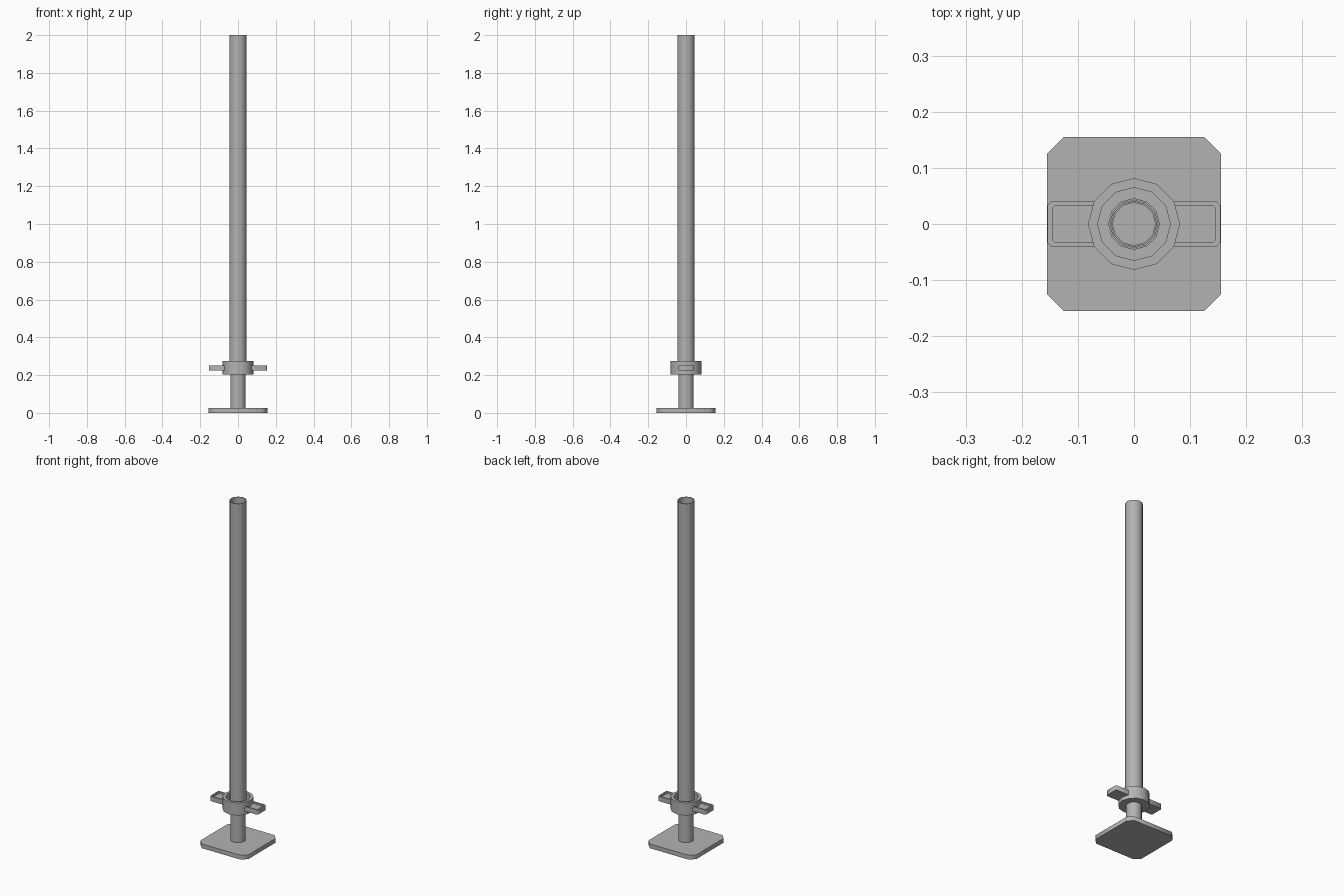
import bpy, bmesh, math

if "Cube" in bpy.data.objects:
    bpy.data.objects.remove(bpy.data.objects["Cube"])

SIDES = 12
steel = bpy.data.materials.new("dark_steel")
steel.diffuse_color = (0.45, 0.45, 0.45, 1)
steel.use_nodes = True
steel.node_tree.nodes["Principled BSDF"].inputs["Base Color"].default_value = steel.diffuse_color


def finish(name, bm):
    bmesh.ops.remove_doubles(bm, verts=bm.verts, dist=1e-5)
    bmesh.ops.recalc_face_normals(bm, faces=bm.faces)
    me = bpy.data.meshes.new(name)
    bm.to_mesh(me)
    bm.free()
    me.materials.append(steel)
    ob = bpy.data.objects.new(name, me)
    bpy.context.collection.objects.link(ob)
    bpy.ops.object.select_all(action='DESELECT')
    ob.select_set(True)
    bpy.context.view_layer.objects.active = ob
    bpy.ops.object.shade_smooth_by_angle(angle=math.radians(50))
    return ob


def lathe(name, profile):
    """Spin a closed (radius, z) profile around the z axis."""
    bm = bmesh.new()
    rings = []
    for i in range(SIDES):
        a = 2 * math.pi * i / SIDES
        rings.append([bm.verts.new((r * math.cos(a), r * math.sin(a), z)) for r, z in profile])
    n = len(profile)
    for i in range(SIDES):
        p, q = rings[i], rings[(i + 1) % SIDES]
        for k in range(n):
            m = (k + 1) % n
            bm.faces.new((p[k], q[k], q[m], p[m]))
    return finish(name, bm)


def tube(name, r_out, r_in, z0, z1):
    return lathe(name, [(r_out, z0), (r_out, z1), (r_in, z1), (r_in, z0)])


def prism(name, outline, z0, z1, recess=None, depth=0.0):
    """Extrude an outline upward; optionally sink a matching smaller outline in the top."""
    bm = bmesh.new()
    loops = [[bm.verts.new((x, y, z)) for x, y in o]
             for o, z in [(outline, z0), (outline, z1)]
             + ([(recess, z1), (recess, z1 - depth)] if recess else [])]
    n = len(outline)
    for a, b in zip(loops, loops[1:]):
        for i in range(n):
            j = (i + 1) % n
            bm.faces.new((a[i], a[j], b[j], b[i]))
    bm.faces.new(loops[0])
    bm.faces.new(loops[-1])
    return finish(name, bm)


def handle_outline(x0, x1, h, c):
    return [(x0, -h), (x1 - c, -h), (x1, -h + c), (x1, h - c), (x1 - c, h), (x0, h)]


# square foot plate with clipped corners
h, c = 0.155, 0.03
plate = [(h, c - h), (h, h - c), (h - c, h), (c - h, h),
         (-h, h - c), (-h, c - h), (c - h, -h), (h - c, -h)]
prism("foot_plate", plate, 0, 0.025)

# jack spindle and main pole
tube("spindle", 0.041, 0.038, 0.02, 0.26)
tube("pole", 0.046, 0.0425, 0.225, 2.0)

# adjusting collar with a recessed top
lathe("adjusting_collar", [(0.039, 0.202), (0.082, 0.202), (0.082, 0.275),
                           (0.065, 0.275), (0.065, 0.235), (0.039, 0.235)])

# wing handles with a recessed panel, mirrored across x
handle = prism("wing_handles", handle_outline(0.068, 0.154, 0.04, 0.006), 0.224, 0.252,
               handle_outline(0.0685, 0.145, 0.033, 0.005), 0.010)
mod = handle.modifiers.new("Mirror", 'MIRROR')
mod.use_axis = (True, False, False)
